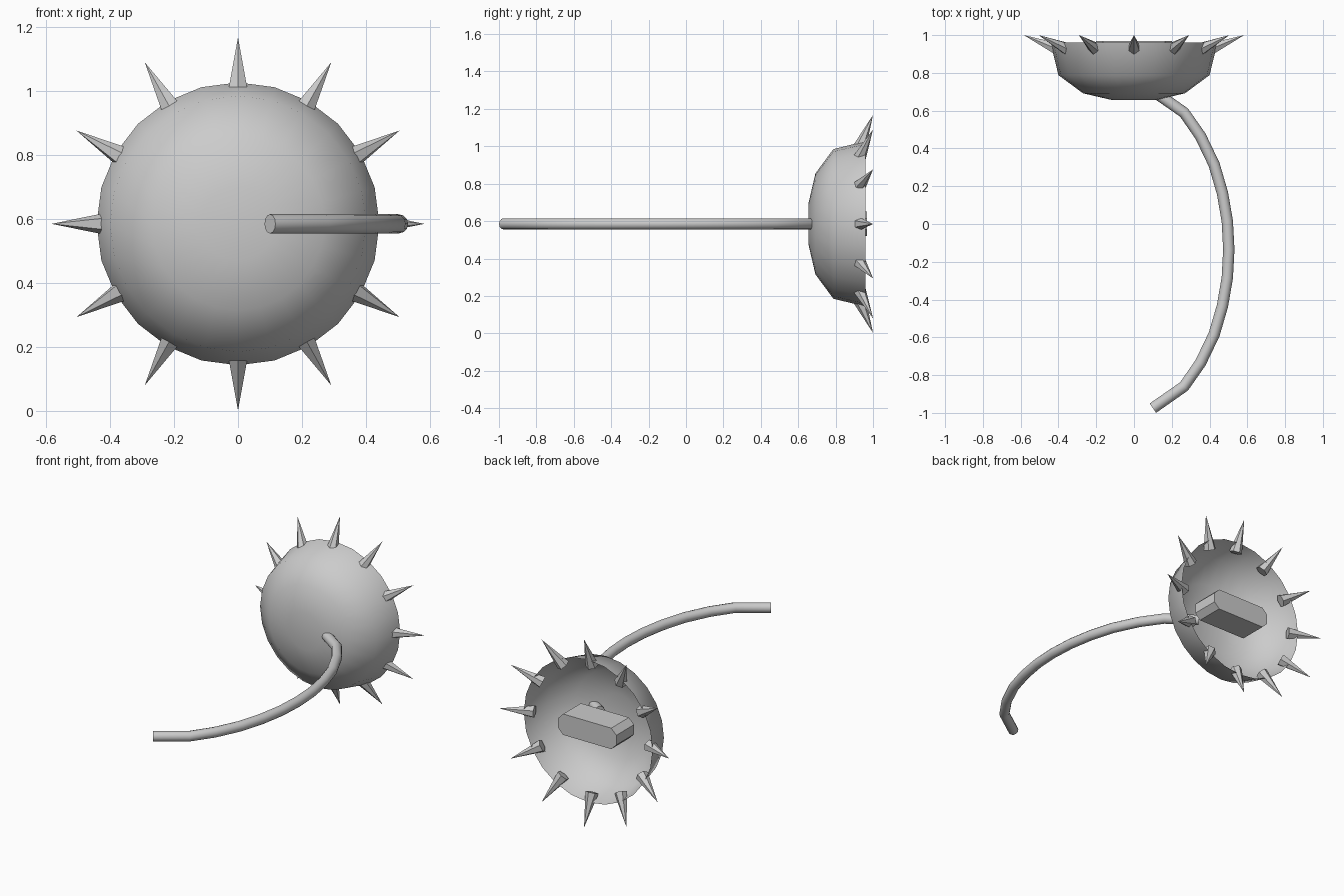
import bpy, bmesh, math
from mathutils import Vector, Matrix

if "Cube" in bpy.data.objects:
    bpy.data.objects.remove(bpy.data.objects["Cube"])

CZ = 0.585  # height of the shield axis
grey = bpy.data.materials.new("light grey")
grey.diffuse_color = (0.6, 0.6, 0.6, 1)
grey.use_nodes = True
grey.node_tree.nodes["Principled BSDF"].inputs["Base Color"].default_value = grey.diffuse_color


def finish(name, bm, smooth=None):
    bmesh.ops.recalc_face_normals(bm, faces=bm.faces)
    me = bpy.data.meshes.new(name)
    bm.to_mesh(me)
    bm.free()
    me.materials.append(grey)
    ob = bpy.data.objects.new(name, me)
    bpy.context.collection.objects.link(ob)
    if smooth:
        bpy.ops.object.select_all(action='DESELECT')
        ob.select_set(True)
        bpy.context.view_layer.objects.active = ob
        bpy.ops.object.shade_smooth_by_angle(angle=math.radians(smooth))
    return ob


def loft(bm, rings, cap_start=False, cap_end=False):
    loops = [[bm.verts.new(p) for p in ring] for ring in rings]
    n = len(loops[0])
    for a, b in zip(loops, loops[1:]):
        for i in range(n):
            bm.faces.new((a[i], a[(i + 1) % n], b[(i + 1) % n], b[i]))
    if cap_start:
        bm.faces.new(loops[0])
    if cap_end:
        bm.faces.new(loops[-1])


# open bowl-shaped shield, closed towards the front
bm = bmesh.new()
profile = [(0.115, 0.656), (0.27, 0.692), (0.4, 0.788), (0.442, 0.96)]
loft(bm, [[(r * math.sin(math.tau * i / 24), y, CZ + r * math.cos(math.tau * i / 24))
           for i in range(24)] for r, y in profile], cap_start=True)
finish("shield_bowl", bm, 50)

# twelve spikes round the rim, leaning backwards, their bases sunk through the bowl wall
bm = bmesh.new()
for k in range(12):
    a = math.tau * k / 12
    out = Vector((math.sin(a), 0, math.cos(a)))
    base = out * 0.395 + Vector((0, 0.922, CZ))
    tip = out * 0.583 + Vector((0, 1.0, CZ))
    d = tip - base
    m = Matrix.Translation((base + tip) / 2) @ d.to_track_quat('Z', 'Y').to_matrix().to_4x4()
    bmesh.ops.create_cone(bm, cap_ends=True, segments=6, radius1=0.038, radius2=0,
                          depth=d.length, matrix=m)
finish("rim_spikes", bm)

# grip block inside the bowl, with chamfered ends
bm = bmesh.new()
outline = [(-0.2, -0.03), (-0.165, -0.065), (0.165, -0.065), (0.2, -0.03),
           (0.2, 0.03), (0.165, 0.065), (-0.165, 0.065), (-0.2, 0.03)]
loft(bm, [[(x, y, CZ + z) for x, z in outline] for y in (0.795, 0.969)], True, True)
finish("grip_block", bm)

# curved tail rod, its end poking through the bowl
half = [(0.84, 0.1), (0.725, 0.265), (0.6, 0.352), (0.45, 0.424), (0.3, 0.468), (0.15, 0.494)]
path = [(x, -0.135 - d) for d, x in half] + [(0.502, -0.135)] + [(x, -0.135 + d) for d, x in half[::-1]]
path = [Vector((x, y, CZ)) for x, y in path]
bm = bmesh.new()
rings = []
for i, p in enumerate(path):
    t = (path[min(i + 1, len(path) - 1)] - path[max(i - 1, 0)]).normalized()
    side = t.cross(Vector((0, 0, 1)))
    rings.append([p + 0.03 * (side * math.cos(math.tau * j / 12) + Vector((0, 0, math.sin(math.tau * j / 12))))
                  for j in range(12)])
loft(bm, rings, True, True)
finish("tail_rod", bm, 60)
